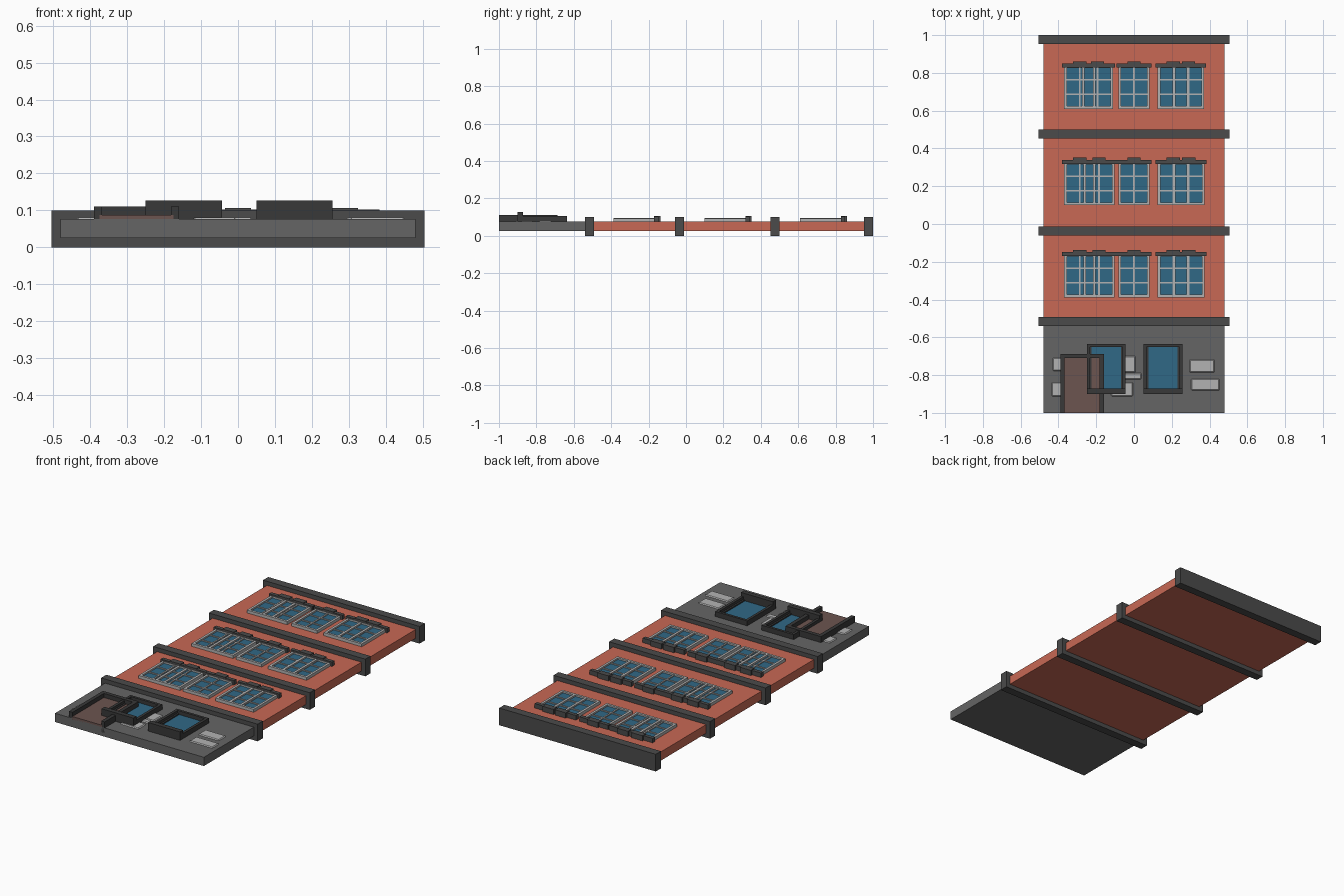
import bpy, bmesh, math

if "Cube" in bpy.data.objects:
    bpy.data.objects.remove(bpy.data.objects["Cube"])


def material(name, rgb):
    m = bpy.data.materials.new(name)
    m.diffuse_color = (*rgb, 1)
    m.use_nodes = True
    m.node_tree.nodes["Principled BSDF"].inputs["Base Color"].default_value = m.diffuse_color
    return m


BRICK = material("brick", (0.58, 0.14, 0.09))
STONE = material("dark_stone", (0.13, 0.13, 0.13))
TRIM = material("trim", (0.07, 0.07, 0.07))
DARK = material("dark_frame", (0.04, 0.04, 0.04))
PALE = material("pale_stone", (0.45, 0.45, 0.45))
GLASS = material("glass", (0.03, 0.14, 0.24))
WOOD = material("wood", (0.15, 0.09, 0.08))


def boxes(name, mat, parts, bevel=0.0):
    """One object made from (x0, x1, y0, y1, z0, z1) boxes."""
    bm = bmesh.new()
    for x0, x1, y0, y1, z0, z1 in parts:
        vs = bmesh.ops.create_cube(bm, size=1)["verts"]
        for v in vs:
            v.co = (x0 if v.co.x < 0 else x1,
                    y0 if v.co.y < 0 else y1,
                    z0 if v.co.z < 0 else z1)
    me = bpy.data.meshes.new(name)
    bm.to_mesh(me)
    bm.free()
    ob = bpy.data.objects.new(name, me)
    bpy.context.collection.objects.link(ob)
    me.materials.append(mat)
    if bevel:
        b = ob.modifiers.new("bevel", "BEVEL")
        b.width = bevel
        b.segments = 1
    return ob


# Wall slabs
boxes("ground_floor_wall", STONE, [(-0.48, 0.48, -1, -0.515, 0.025, 0.076)])
boxes("brick_wall", BRICK, [(-0.48, 0.48, -0.515, 0.975, 0.025, 0.076)])

# Projecting floor bands and cornice
for i, y in enumerate((-0.54, -0.06, 0.452, 0.952)):
    boxes(f"floor_band_{i}", TRIM, [(-0.505, 0.505, y, y + 0.048, 0, 0.1)])


# Six-pane sash window with lintel and keystone
def sash_window(tag, x, y, dz):
    w, h = 0.166, 0.23
    z0, z1 = 0.07, 0.093 + dz
    x1, y1 = x + w, y + h
    e, m = 0.014, 0.009
    bars = [(x, x + e, y, y1, z0, z1), (x1 - e, x1, y, y1, z0, z1),
            (x + e, x1 - e, y, y + e, z0, z1), (x + e, x1 - e, y1 - e, y1, z0, z1)]
    cx = x + w / 2
    bars.append((cx - m / 2, cx + m / 2, y + e, y1 - e, z0, z1 - 0.003))
    for k in (1, 2):
        cy = y + h * k / 3
        bars.append((x + e, x1 - e, cy - m / 2, cy + m / 2, z0, z1 - 0.004))
    boxes("window_frame_" + tag, PALE, bars)
    boxes("window_glass_" + tag, GLASS,
          [(x + e, x1 - e, y + e, y1 - e, z0, 0.084 + dz)])
    boxes("lintel_" + tag, TRIM,
          [(x - 0.01, x1 + 0.01, y1 - 0.012, y1 + 0.01, z0, 0.102 + dz),
           (cx - 0.035, cx + 0.035, y1 - 0.012, y1 + 0.021, z0, 0.106 + dz)])


rows = [(0.61, (-0.37, -0.276, -0.083, 0.125, 0.205)),
        (0.1, (-0.37, -0.268, -0.083, 0.125, 0.207)),
        (-0.388, (-0.37, -0.268, -0.083, 0.125, 0.207))]
for r, (y, xs) in enumerate(rows):
    for c, x in enumerate(xs):
        sash_window(f"{r}_{c}", x, y, 0.001 * (c % 2))

# Shop windows: deep dark frame, inner stops, thick sill
for i, x in enumerate((-0.25, 0.05)):
    x1, f, z0 = x + 0.206, 0.016, 0.07
    boxes(f"shop_window_frame_{i}", DARK, [
        (x, x + f, -0.9, -0.635, z0, 0.105),
        (x1 - f, x1, -0.9, -0.635, z0, 0.105),
        (x + f, x1 - f, -0.65, -0.635, z0, 0.105),
        (x + f, x + f + 0.01, -0.87, -0.65, z0, 0.09),
        (x1 - f - 0.01, x1 - f, -0.87, -0.65, z0, 0.09)])
    boxes(f"shop_window_sill_{i}", DARK, [(x, x1, -0.9, -0.872, z0, 0.126)])
    boxes(f"shop_window_glass_{i}", GLASS,
          [(x + f, x1 - f, -0.875, -0.65, z0, 0.083)])

# Door and its frame
boxes("door", WOOD, [(-0.375, -0.175, -1, -0.7, 0.07, 0.087)])
boxes("door_frame", DARK, [(-0.39, -0.368, -1.0, -0.687, 0.045, 0.111),
                           (-0.182, -0.16, -1.0, -0.687, 0.045, 0.111),
                           (-0.368, -0.182, -0.71, -0.687, 0.07, 0.111)])

# Pale exposed stones, softened corners
stones = [(0.29, 0.43, -0.79, -0.715), (0.30, 0.455, -0.885, -0.815),
          (-0.1, 0.01, -0.79, -0.695), (-0.1, 0.042, -0.825, -0.785),
          (-0.125, -0.002, -0.915, -0.835), (-0.435, -0.31, -0.78, -0.705),
          (-0.44, -0.3, -0.915, -0.835)]
for i, s in enumerate(stones):
    boxes(f"stone_{i}", PALE, [(*s, 0.06, 0.081)], bevel=0.008)
